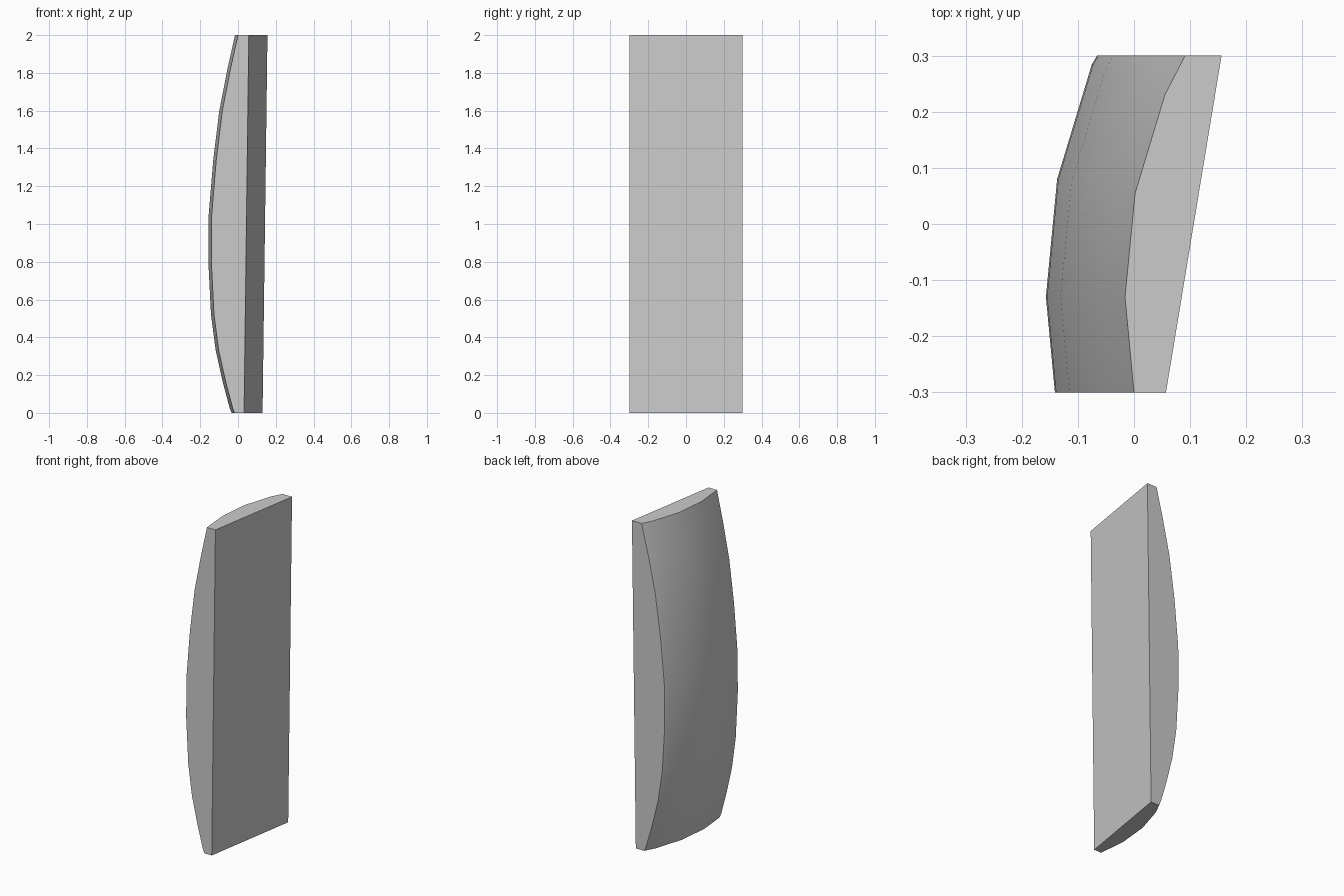
import bpy
import bmesh

cube = bpy.data.objects.get("Cube")
if cube:
    bpy.data.objects.remove(cube, do_unlink=True)

# Matte grey material
grey = bpy.data.materials.new("plain grey")
grey.use_nodes = True
colour = (0.6, 0.6, 0.6, 1)
grey.diffuse_color = colour
grey.node_tree.nodes["Principled BSDF"].inputs["Base Color"].default_value = colour

# Side profile of the bulge at the front edge: (x, z)
PROFILE = [(-0.018, 0), (-0.028, 0.025), (-0.064, 0.16), (-0.102, 0.33),
           (-0.127, 0.52), (-0.141, 0.8), (-0.139, 1.05), (-0.115, 1.34),
           (-0.083, 1.6), (-0.04, 1.82), (0, 2)]
# Cross-section as (y, x offset), at the widest height and at the ends
MIDDLE = [(-0.3, 0), (-0.13, -0.016), (0.08, 0.004), (0.285, 0.066), (0.3, 0.075)]
ENDS = [(-0.3, 0), (-0.13, -0.016), (0.055, 0.002), (0.23, 0.055), (0.3, 0.091)]
WIDEST = 0.85


def section(x, z):
    """Blend the two cross-sections by distance from the widest height."""
    t = (z - WIDEST) / (2 - WIDEST) if z > WIDEST else 1 - z / WIDEST
    t = t * t
    return [(x + a[1] + (b[1] - a[1]) * t, a[0] + (b[0] - a[0]) * t, z)
            for a, b in zip(MIDDLE, ENDS)]


# Curved outer skin
bm = bmesh.new()
rows = [[bm.verts.new(p) for p in section(x, z)] for x, z in PROFILE]
for low, high in zip(rows, rows[1:]):
    for i in range(len(low) - 1):
        bm.faces.new((low[i], low[i + 1], high[i + 1], high[i]))

# Flat inner face, leaning slightly
front_low, back_low, front_high, back_high = [
    bm.verts.new(p) for p in
    ((0.032, -0.3, 0), (0.13, 0.3, 0), (0.057, -0.3, 2), (0.156, 0.3, 2))]
bm.faces.new((front_low, back_low, back_high, front_high))

# Flat bottom, top, front and back caps
bm.faces.new(rows[0] + [back_low, front_low])
bm.faces.new(rows[-1] + [back_high, front_high])
bm.faces.new([r[0] for r in rows] + [front_high, front_low])
bm.faces.new([r[-1] for r in rows] + [back_high, back_low])
bmesh.ops.recalc_face_normals(bm, faces=bm.faces)

mesh = bpy.data.meshes.new("curved_panel")
bm.to_mesh(mesh)
bm.free()
mesh.materials.append(grey)
panel = bpy.data.objects.new("curved_panel", mesh)
bpy.context.collection.objects.link(panel)

# Smooth skin with crisp borders
bpy.ops.object.select_all(action="DESELECT")
panel.select_set(True)
bpy.context.view_layer.objects.active = panel
bpy.ops.object.shade_smooth_by_angle(angle=0.7)
